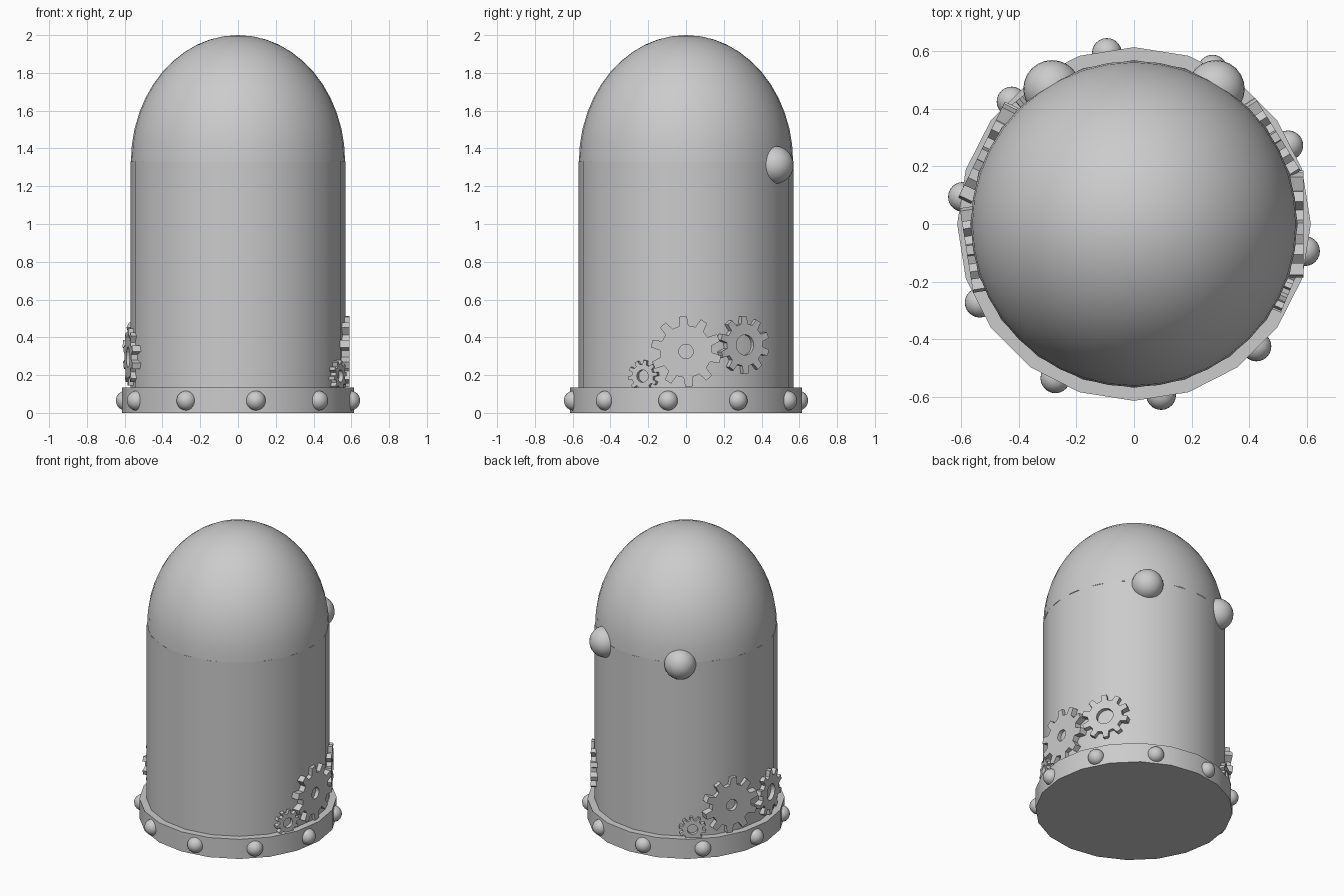
import bpy, bmesh
from math import sin, cos, pi, radians
from mathutils import Matrix, Vector

cube = bpy.data.objects.get("Cube")
if cube:
    bpy.data.objects.remove(cube, do_unlink=True)

grey = bpy.data.materials.new("plain grey")
grey.use_nodes = True
colour = (0.6, 0.6, 0.6, 1)
grey.diffuse_color = colour
grey.node_tree.nodes["Principled BSDF"].inputs["Base Color"].default_value = colour

SIDES = 20
BODY_R = 0.57
SHOULDER = 1.33


def finish(bm, name, smooth=True):
    bmesh.ops.recalc_face_normals(bm, faces=bm.faces)
    mesh = bpy.data.meshes.new(name)
    bm.to_mesh(mesh)
    bm.free()
    mesh.materials.append(grey)
    obj = bpy.data.objects.new(name, mesh)
    bpy.context.collection.objects.link(obj)
    if smooth:
        bpy.ops.object.select_all(action='DESELECT')
        obj.select_set(True)
        bpy.context.view_layer.objects.active = obj
        bpy.ops.object.shade_smooth_by_angle(angle=radians(35))
    return obj


def cylinder(name, radius, height):
    bm = bmesh.new()
    bmesh.ops.create_cone(bm, cap_ends=True, segments=SIDES, radius1=radius, radius2=radius,
                          depth=height, matrix=Matrix.Translation((0, 0, height / 2)))
    return finish(bm, name)


def ball(name, centre, radius):
    bm = bmesh.new()
    bmesh.ops.create_uvsphere(bm, u_segments=24, v_segments=14, radius=radius,
                              matrix=Matrix.Translation(centre))
    return finish(bm, name)


def around(angle, radius, z):
    a = radians(angle)
    return Vector((radius * cos(a), radius * sin(a), z))


def gear(name, angle, z, outer, hole, teeth=10, turn=0.0, thick=0.05):
    """Flat gear with a round bore, facing outward from the body."""
    root = outer * 0.74
    step = 2 * pi / teeth
    # four corners per tooth: two at the root, two at the tip
    shape = ((-0.29, root), (-0.17, outer), (0.17, outer), (0.29, root))
    rim = [((t + f) * step + radians(turn), r) for t in range(teeth) for f, r in shape]
    bm = bmesh.new()
    loops = []
    for depth in (-thick / 2, thick / 2):
        loops.append([[bm.verts.new((r * cos(a), r * sin(a), depth)) for a, r in ring]
                      for ring in (rim, [(a, hole) for a, _ in rim])])
    (back_out, back_in), (front_out, front_in) = loops
    n = len(rim)
    for p, q in ((front_out, front_in), (back_out, back_in),
                 (front_out, back_out), (front_in, back_in)):
        for i in range(n):
            j = (i + 1) % n
            bm.faces.new((p[i], p[j], q[j], q[i]))
    a = radians(angle)
    out = Vector((cos(a), sin(a), 0))
    side = Vector((-sin(a), cos(a), 0))
    basis = Matrix((side, Vector((0, 0, 1)), out)).transposed().to_4x4()
    bm.transform(Matrix.Translation(around(angle, BODY_R - 0.005, z)) @ basis)
    return finish(bm, name, smooth=False)


# Body shell and base rim
cylinder("body", BODY_R, SHOULDER)
cylinder("base_rim", 0.615, 0.135)

# Domed top: upper half of a slightly tall sphere
bm = bmesh.new()
bmesh.ops.create_uvsphere(bm, u_segments=40, v_segments=24, radius=1)
bmesh.ops.delete(bm, geom=[v for v in bm.verts if v.co.z < -0.001], context='VERTS')
bm.transform(Matrix.Translation((0, 0, SHOULDER))
             @ Matrix.Diagonal((BODY_R - 0.003, BODY_R - 0.003, 2 - SHOULDER, 1)))
finish(bm, "dome")

# Rivets round the rim
for k in range(10):
    ball(f"rivet_{k + 1}", around(36 * k - 9, 0.602, 0.065), 0.052)

# Paired round bulges high on the back
for side, label in ((1, "left"), (-1, "right")):
    ball(f"{label}_bulge", (0.285 * side, 0.47, 1.313), 0.1)

# Gear trains on both sides
gear("left_large_gear", 0, 0.325, 0.187, 0.038, turn=95)
gear("left_medium_gear", 32, 0.36, 0.152, 0.054, turn=92)
gear("left_small_gear", -23, 0.195, 0.084, 0.033, turn=80)
gear("right_large_gear", 154, 0.325, 0.187, 0.038, turn=85)
gear("right_medium_gear", 189, 0.295, 0.152, 0.054, turn=90)
gear("right_small_gear", 129, 0.19, 0.084, 0.033, turn=95)
